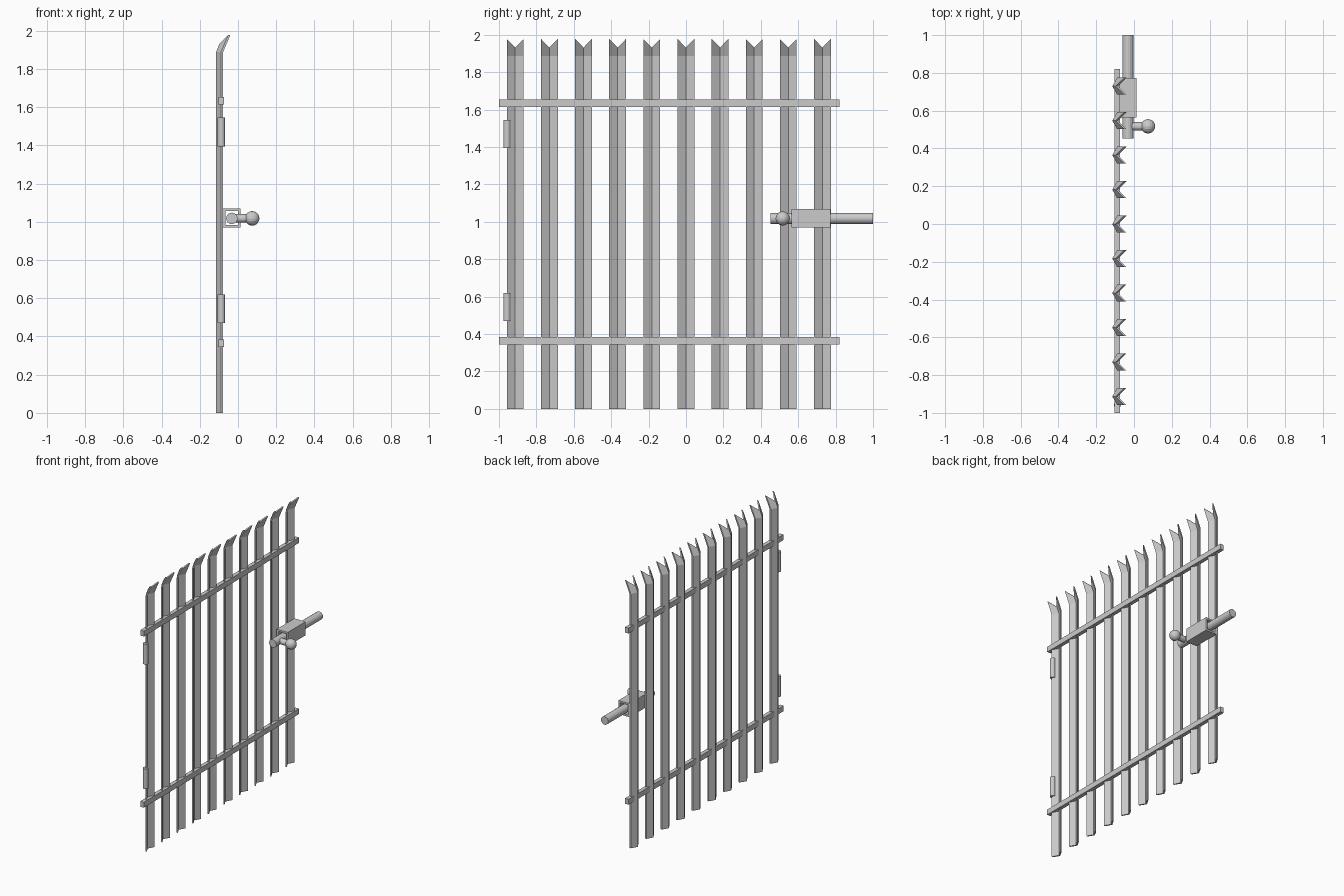
import bpy, bmesh, math
from mathutils import Vector

if "Cube" in bpy.data.objects:
    bpy.data.objects.remove(bpy.data.objects["Cube"])


def new_object(name, bm):
    bmesh.ops.recalc_face_normals(bm, faces=bm.faces)
    me = bpy.data.meshes.new(name)
    bm.to_mesh(me)
    bm.free()
    ob = bpy.data.objects.new(name, me)
    bpy.context.collection.objects.link(ob)
    return ob


def box(name, lo, hi):
    bm = bmesh.new()
    bmesh.ops.create_cube(bm, size=1)
    for v in bm.verts:
        v.co = Vector([(a + b) / 2 + c * (b - a) for a, b, c in zip(lo, hi, v.co)])
    return new_object(name, bm)


def rod(name, p, q, r1, r2=None, n=16):
    p, q = Vector(p), Vector(q)
    bm = bmesh.new()
    bmesh.ops.create_cone(bm, cap_ends=True, segments=n, radius1=r1,
                          radius2=r1 if r2 is None else r2, depth=(q - p).length)
    ob = new_object(name, bm)
    ob.rotation_euler = (q - p).to_track_quat('Z', 'Y').to_euler()
    ob.location = (p + q) / 2
    return ob


def loft(name, rings, closed=False):
    """Skin rings of points; closed joins last ring to first, else caps."""
    bm = bmesh.new()
    rs = [[bm.verts.new(p) for p in ring] for ring in rings]
    pairs = list(zip(rs, rs[1:] + rs[:1] if closed else rs[1:]))
    n = len(rs[0])
    for a, b in pairs:
        for i in range(n):
            j = (i + 1) % n
            bm.faces.new((a[i], a[j], b[j], b[i]))
    if not closed:
        h = n // 2
        for r in (rs[0], rs[-1]):      # chevron cap as two quads
            bm.faces.new((r[0], r[1], r[4], r[5]))
            bm.faces.new((r[1], r[2], r[3], r[4]))
    return new_object(name, bm)


# Pales: chevron section, bent top with a V notch
T = 0.012
section = [(-0.089, -0.045), (-0.115, 0), (-0.089, 0.045),
           (-0.078, 0.045), (-0.115 + T, 0), (-0.078, -0.045)]
for i in range(10):
    yc = -0.913 + i * 0.1825
    bottom = [(x, yc + y, 0) for x, y in section]
    bend = [(x, yc + y, 1.888) for x, y in section]
    tip = [(x + (0.038 if y else 0.018), yc + y, 1.978 if y else 1.932)
           for x, y in section]
    loft(f"pale_{i + 1}", [bottom, bend, tip])

# Horizontal rails
for name, z in (("lower_rail", 0.364), ("upper_rail", 1.634)):
    box(name, (-0.102, -1, z - 0.02), (-0.073, 0.82, z + 0.02))

# Hinge barrels
for name, z in (("lower_hinge", 0.545), ("upper_hinge", 1.47)):
    rod(name, (-0.0875, -0.957, z - 0.075), (-0.0875, -0.957, z + 0.075), 0.019)

# Bolt housing: open square tube
def square(x0, x1, z0, z1, y):
    return [(x0, y, z0), (x1, y, z0), (x1, y, z1), (x0, y, z1)]

outer = (-0.078, 0.013, 0.969, 1.07)
inner = (-0.065, 0.001, 0.982, 1.057)
loft("bolt_housing", [square(*outer, 0.565), square(*outer, 0.773),
                      square(*inner, 0.773), square(*inner, 0.565)], closed=True)

# Sliding bolt with handle and knob
rod("bolt", (-0.032, 0.453, 1.018), (-0.032, 1.0, 1.018), 0.03)
rod("bolt_handle", (-0.03, 0.517, 1.018), (0.06, 0.517, 1.018), 0.022)
bm = bmesh.new()
bmesh.ops.create_uvsphere(bm, u_segments=16, v_segments=10, radius=0.038)
knob = new_object("handle_knob", bm)
knob.rotation_euler = (0, math.pi / 2, 0)
knob.location = (0.074, 0.517, 1.018)
